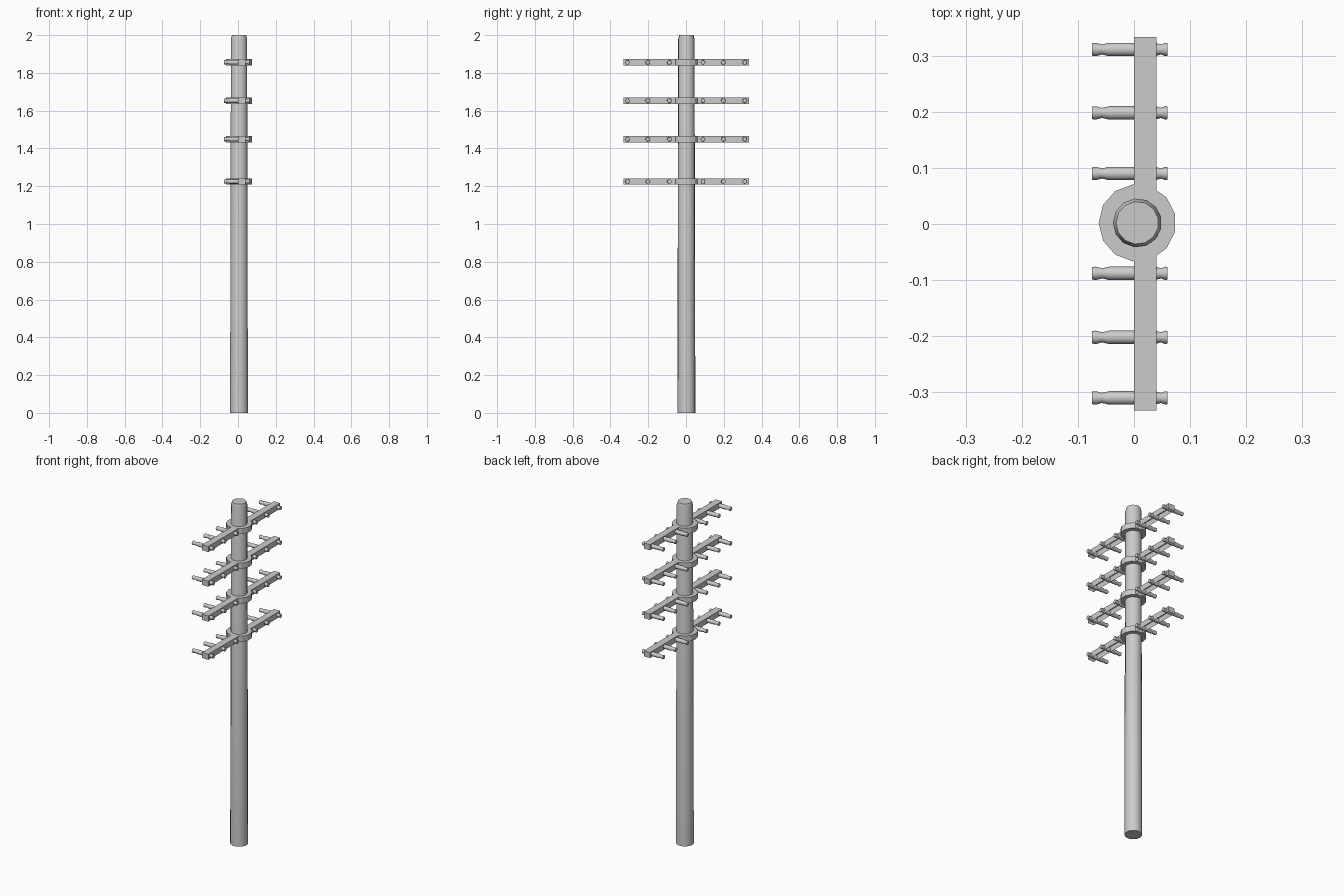
import bpy
import bmesh
from math import cos, sin, tau, pi, radians
from mathutils import Matrix, Vector

cube = bpy.data.objects.get("Cube")
if cube:
    bpy.data.objects.remove(cube, do_unlink=True)

GREY = (0.6, 0.6, 0.6, 1.0)
mat = bpy.data.materials.new("plain_grey")
mat.use_nodes = True
mat.diffuse_color = GREY
mat.node_tree.nodes["Principled BSDF"].inputs["Base Color"].default_value = GREY

CX, CY = 0.006, 0.002
SIDES = 13
ARM_X = (0.0, 0.04)
ARM_Y = (-0.332, 0.333)
ARM_H = 0.033


def finish(name, bm, smooth=None):
    bmesh.ops.recalc_face_normals(bm, faces=bm.faces)
    mesh = bpy.data.meshes.new(name)
    bm.to_mesh(mesh)
    bm.free()
    mesh.materials.append(mat)
    obj = bpy.data.objects.new(name, mesh)
    bpy.context.collection.objects.link(obj)
    if smooth:
        bpy.ops.object.select_all(action='DESELECT')
        obj.select_set(True)
        bpy.context.view_layer.objects.active = obj
        bpy.ops.object.shade_smooth_by_angle(angle=radians(smooth))
    return obj


def lathe(bm, profile, sides, matrix, closed=False):
    """Revolve (radius, height) points about z; cap the ends or join them."""
    rings = []
    for r, h in profile:
        rings.append([bm.verts.new(matrix @ Vector((
            r * cos(pi + tau * i / sides), r * sin(pi + tau * i / sides), h)))
            for i in range(sides)])
    pairs = list(zip(rings, rings[1:]))
    if closed:
        pairs.append((rings[-1], rings[0]))
    else:
        bm.faces.new(rings[0])
        bm.faces.new(rings[-1])
    for a, b in pairs:
        for i in range(sides):
            j = (i + 1) % sides
            bm.faces.new((a[i], a[j], b[j], b[i]))


# Tapered pole with a chamfered top
bm = bmesh.new()
lathe(bm, [(0.048, 0), (0.0435, 1.98), (0.038, 2.0)], SIDES,
      Matrix.Translation((CX, CY, 0)))
finish("pole", bm, 35)

PIN = [(0.011, -0.075), (0.012, -0.068), (0.009, -0.057), (0.012, -0.044),
       (0.012, 0.038), (0.009, 0.048), (0.012, 0.056), (0.011, 0.06)]
PIN_Y = (-0.31, -0.202, -0.088, 0.09, 0.198, 0.311)

for n, z in enumerate((1.856, 1.653, 1.449, 1.225), 1):
    # Collar around the pole
    bm = bmesh.new()
    h = ARM_H / 2
    lathe(bm, [(0.069, -h), (0.069, h), (0.04, h), (0.04, -h)], SIDES,
          Matrix.Translation((CX, CY, z)), closed=True)
    finish(f"collar_{n}", bm)

    # Cross arm: a channel open at the bottom
    bm = bmesh.new()
    size = (ARM_X[1] - ARM_X[0], ARM_Y[1] - ARM_Y[0], ARM_H)
    mid = (sum(ARM_X) / 2, sum(ARM_Y) / 2, z)
    bmesh.ops.create_cube(bm, size=1, matrix=Matrix.Translation(mid)
                          @ Matrix.Diagonal((*size, 1)))
    bottom = min(bm.faces, key=lambda f: f.calc_center_median().z)
    bmesh.ops.recalc_face_normals(bm, faces=bm.faces)
    bmesh.ops.inset_region(bm, faces=[bottom], thickness=0.004)
    bmesh.ops.translate(bm, verts=bottom.verts, vec=(0, 0, ARM_H - 0.004))
    finish(f"cross_arm_{n}", bm)

    # Insulator pins through the arm
    bm = bmesh.new()
    for y in PIN_Y:
        lathe(bm, PIN, 12, Matrix.Translation((0, y, z))
              @ Matrix.Rotation(pi / 2, 4, 'Y'))
    finish(f"insulator_pins_{n}", bm, 50)
